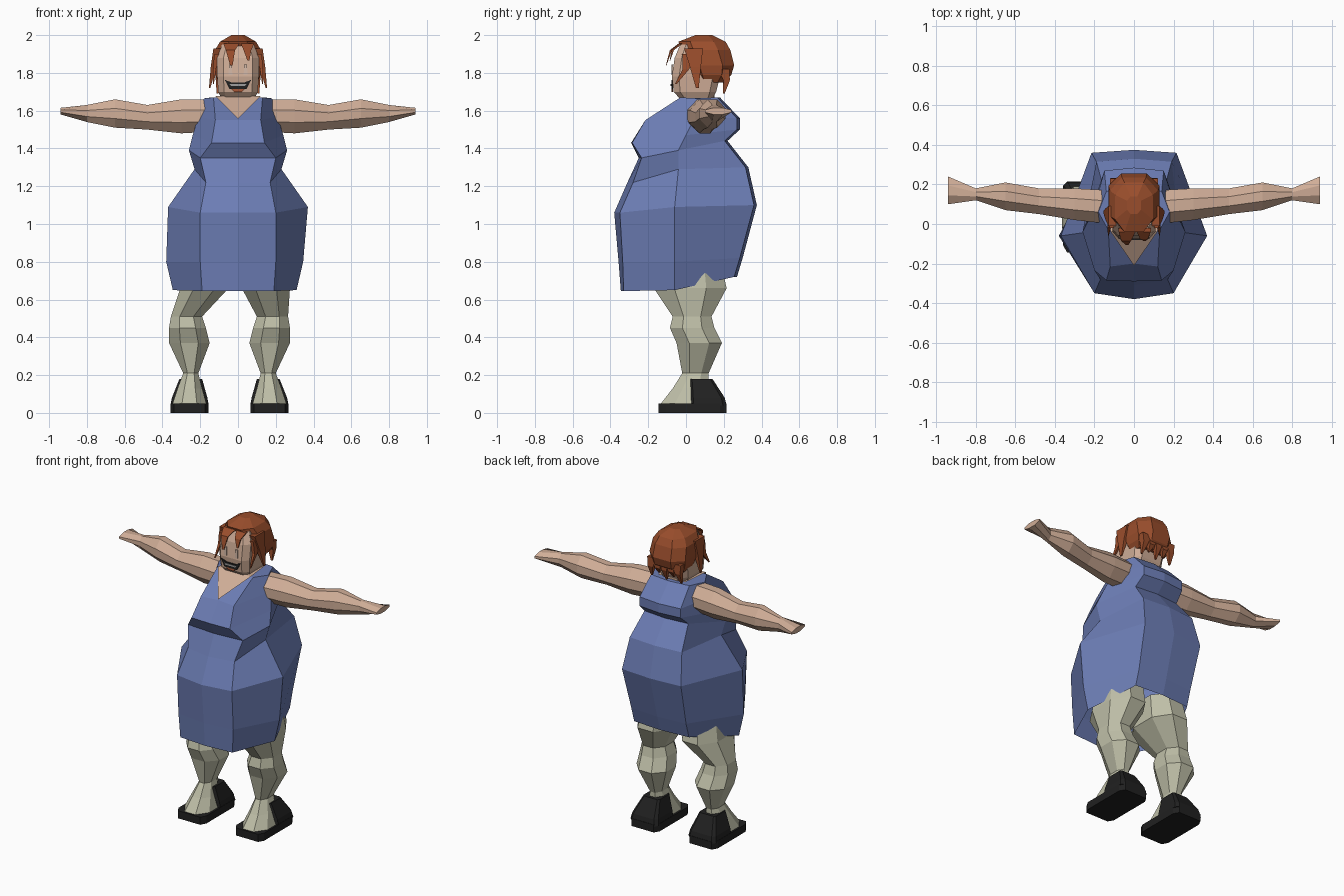
import bpy
import bmesh
from mathutils import Vector

default_cube = bpy.data.objects.get("Cube")
if default_cube:
    bpy.data.objects.remove(default_cube, do_unlink=True)


def material(name, red, green, blue):
    mat = bpy.data.materials.new(name)
    mat.use_nodes = True
    colour = (red, green, blue, 1)
    mat.diffuse_color = colour
    mat.node_tree.nodes["Principled BSDF"].inputs["Base Color"].default_value = colour
    return mat


DRESS = material("dress blue", 0.15, 0.205, 0.46)
SKIN = material("skin", 0.63, 0.42, 0.31)
PALE = material("eye skin", 0.68, 0.5, 0.4)
HAIR = material("auburn hair", 0.32, 0.075, 0.025)
STOCKING = material("stocking grey", 0.52, 0.52, 0.39)
BLACK = material("shoe black", 0.015, 0.015, 0.015)
TEETH = material("teeth grey", 0.35, 0.35, 0.35)
LIP = material("lip red", 0.4, 0.1, 0.04)


def finish(name, bm, mat):
    """Turn a bmesh into a flat shaded object with one material."""
    bmesh.ops.recalc_face_normals(bm, faces=bm.faces)
    mesh = bpy.data.meshes.new(name)
    bm.to_mesh(mesh)
    bm.free()
    mesh.materials.append(mat)
    obj = bpy.data.objects.new(name, mesh)
    bpy.context.collection.objects.link(obj)
    return obj


def loft(name, rings, mat, cap_start=True, cap_end=True):
    """Skin a series of closed rings that share one point count."""
    bm = bmesh.new()
    rows = [[bm.verts.new(p) for p in ring] for ring in rings]
    count = len(rows[0])
    for low, high in zip(rows, rows[1:]):
        for i in range(count):
            j = (i + 1) % count
            bm.faces.new((low[i], low[j], high[j], high[i]))
    if cap_start:
        bm.faces.new(rows[0])
    if cap_end:
        bm.faces.new(rows[-1])
    return finish(name, bm, mat)


def chamfered(a0, a1, b0, b1, cut):
    """Rectangle with cut corners, as eight 2D points."""
    da, db = (a1 - a0) * cut, (b1 - b0) * cut
    return [(a0 + da, b0), (a1 - da, b0), (a1, b0 + db), (a1, b1 - db),
            (a1 - da, b1), (a0 + da, b1), (a0, b1 - db), (a0, b0 + db)]


def level(z, x0, x1, y0, y1, cut):
    return [(x, y, z) for x, y in chamfered(x0, x1, y0, y1, cut)]


def plate(name, outline, y, mat):
    """Thin plate facing the front, from an outline in x and z."""
    thick = 0.008
    return loft(name, [[(x, y, z) for x, z in outline],
                       [(x, y + thick, z) for x, z in outline]], mat)


def lock(name, path, width, depth):
    """Flat strand of hair that narrows toward its last point."""
    rings = []
    for i, point in enumerate(path):
        taper = 1 - 0.85 * i / (len(path) - 1)
        w, d = width * taper / 2, depth * taper / 2
        x, y, z = point
        rings.append([(x - w, y - d, z), (x + w, y - d, z),
                      (x + w, y + d, z), (x - w, y + d, z)])
    return loft(name, rings, HAIR)


# Dress: half section per row, mirrored
# (front z, side z, back z, front y, corner y, corner x, side x, side y, back x, back y)
dress_rows = [
    (0.645, 0.65, 0.72, -0.345, -0.33, 0.19, 0.31, -0.06, 0.2, 0.27),
    (0.8, 0.8, 0.82, -0.357, -0.335, 0.2, 0.345, -0.06, 0.2, 0.3),
    (1.06, 1.09, 1.1, -0.38, -0.35, 0.2, 0.37, -0.06, 0.215, 0.375),
    (1.22, 1.29, 1.3, -0.31, -0.28, 0.17, 0.23, -0.04, 0.19, 0.33),
    (1.35, 1.39, 1.44, -0.25, -0.235, 0.2, 0.26, -0.04, 0.16, 0.22),
    (1.43, 1.47, 1.5, -0.29, -0.285, 0.14, 0.24, 0, 0.15, 0.285),
    (1.55, 1.57, 1.56, -0.2, -0.215, 0.12, 0.21, 0.05, 0.15, 0.285),
    (1.67, 1.665, 1.67, -0.03, -0.03, 0.13, 0.18, 0.06, 0.14, 0.18),
]
dress_rings = []
for zf, zs, zb, front, corner, cx, sx, sy, bx, back in dress_rows:
    slack = 0.035 if zf < 0.9 else 0      # skirt hangs wider on the right
    dress_rings.append([
        (0, front, zf), (cx, corner, zf), (sx, sy, zs), (bx, back - 0.015, zb),
        (0, back, zb), (-bx, back - 0.015, zb), (-sx - slack, sy, zs), (-cx, corner, zf)])
loft("dress", dress_rings, DRESS, cap_start=False)

# Bare neckline and shoulder top
bm = bmesh.new()
tip = bm.verts.new((0, -0.21, 1.558))
left, right = (bm.verts.new((s * 0.12, -0.036, 1.677)) for s in (1, -1))
back_left, back_right = (bm.verts.new((s * 0.1, 0.15, 1.677)) for s in (1, -1))
bm.faces.new((right, tip, left))
bm.faces.new((right, left, back_left, back_right))
finish("neckline", bm, SKIN)

# Arms, held straight out: (x, front y, back y, low z, high z)
arm_rows = [
    (0.12, 0, 0.17, 1.49, 1.66), (0.3, 0.02, 0.18, 1.48, 1.66),
    (0.48, 0.05, 0.18, 1.5, 1.63), (0.65, 0.07, 0.21, 1.51, 1.66),
    (0.8, 0.12, 0.18, 1.54, 1.63), (0.94, 0.1, 0.24, 1.58, 1.615),
]
for side, label in ((1, "left"), (-1, "right")):
    loft(label + "_arm", [[(side * x, y, z) for y, z in chamfered(y0, y1, z0, z1, 0.32)]
                          for x, y0, y1, z0, z1 in arm_rows], SKIN)

# Legs and shoes: (z, inner x, outer x, front y, back y)
leg_rows = [
    (0.04, 0.075, 0.26, -0.14, 0.13), (0.13, 0.1, 0.23, -0.07, 0.12),
    (0.21, 0.12, 0.2, -0.02, 0.12), (0.37, 0.06, 0.275, -0.05, 0.19),
    (0.45, 0.08, 0.275, -0.085, 0.15), (0.51, 0.1, 0.265, -0.07, 0.135),
    (0.66, 0.02, 0.275, -0.17, 0.215), (0.82, 0.02, 0.25, -0.13, 0.18),
]
sole_rows = [(0, 0.065, 0.268, -0.145, 0.215), (0.05, 0.065, 0.268, -0.145, 0.215)]
heel_rows = [(0.04, 0.065, 0.268, 0.02, 0.215), (0.08, 0.072, 0.26, 0.02, 0.205),
             (0.18, 0.1, 0.22, 0.02, 0.14)]


def leg_rings(rows, side, cut):
    rings = []
    for z, inner, outer, y0, y1 in rows:
        shift = 0 if side > 0 else (0.09 if z < 0.6 else 0.03)
        rings.append([(side * (x + shift), y, h)
                      for x, y, h in level(z, inner, outer, y0, y1, cut)])
    return rings


for side, label in ((1, "left"), (-1, "right")):
    loft(label + "_leg", leg_rings(leg_rows, side, 0.28), STOCKING)
    loft(label + "_sole", leg_rings(sole_rows, side, 0.1), BLACK)
    loft(label + "_shoe_heel", leg_rings(heel_rows, side, 0.1), BLACK)

# Head and neck: (z, half width, front y, back y)
head_rows = [(1.66, 0.085, -0.03, 0.14), (1.7, 0.105, -0.065, 0.16),
             (1.78, 0.11, -0.075, 0.18), (1.88, 0.11, -0.06, 0.19),
             (1.95, 0.085, -0.03, 0.17)]
loft("head", [level(z, -w, w, f, b, 0.15) for z, w, f, b in head_rows], SKIN)
loft("neck", [level(z, -0.075, 0.075, 0, 0.15, 0.25) for z in (1.6, 1.7)], SKIN)

# Face details
plate("mouth", [(-0.07, 1.763), (-0.03, 1.748), (0.03, 1.748), (0.07, 1.763),
                (0.045, 1.715), (-0.045, 1.715)], -0.078, BLACK)
plate("teeth", [(-0.045, 1.74), (0.045, 1.74), (0.035, 1.73), (-0.035, 1.73)], -0.081, TEETH)
plate("lower_lip", [(-0.035, 1.715), (0.035, 1.715), (0.02, 1.7), (-0.02, 1.7)], -0.076, LIP)
for side, label in ((1, "left"), (-1, "right")):
    x = side * 0.04
    plate(label + "_eye", [(x - 0.01, 1.79), (x + 0.01, 1.79),
                           (x + 0.008, 1.845), (x - 0.008, 1.845)], -0.076, PALE)

# Hair cap
hair_rows = [(1.75, 0.1, 0.06, 0.205), (1.79, 0.122, 0.035, 0.24), (1.84, 0.13, 0.01, 0.255),
             (1.92, 0.122, -0.025, 0.235), (1.965, 0.095, -0.04, 0.21), (2.0, 0.035, 0.05, 0.14)]
loft("hair_cap", [level(z, -w, w, f, b, 0.25) for z, w, f, b in hair_rows], HAIR)

# Loose locks: fringe, sides and nape
lock("fringe_right", [(-0.035, -0.03, 1.955), (-0.04, -0.08, 1.92), (-0.035, -0.105, 1.84)], 0.085, 0.02)
lock("fringe_left", [(0.05, -0.03, 1.955), (0.05, -0.07, 1.92), (0.055, -0.085, 1.865)], 0.07, 0.02)
for side, label in ((1, "left"), (-1, "right")):
    lock(label + "_side_lock", [(side * 0.105, 0.04, 1.93), (side * 0.13, 0.05, 1.83),
                                (side * 0.15, 0.06, 1.72)], 0.05, 0.1)
    lock(label + "_cheek_lock", [(side * 0.11, 0.01, 1.9), (side * 0.125, 0.0, 1.82),
                                 (side * 0.13, -0.055, 1.74)], 0.03, 0.06)
for i in range(5):
    x = (i - 2) * 0.045
    drop = 0.03 * (i % 2)
    lock("nape_lock_%d" % i, [(x, 0.2, 1.82), (x * 1.1, 0.215, 1.76),
                              (x * 1.2, 0.2, 1.69 + drop)], 0.065, 0.06)
